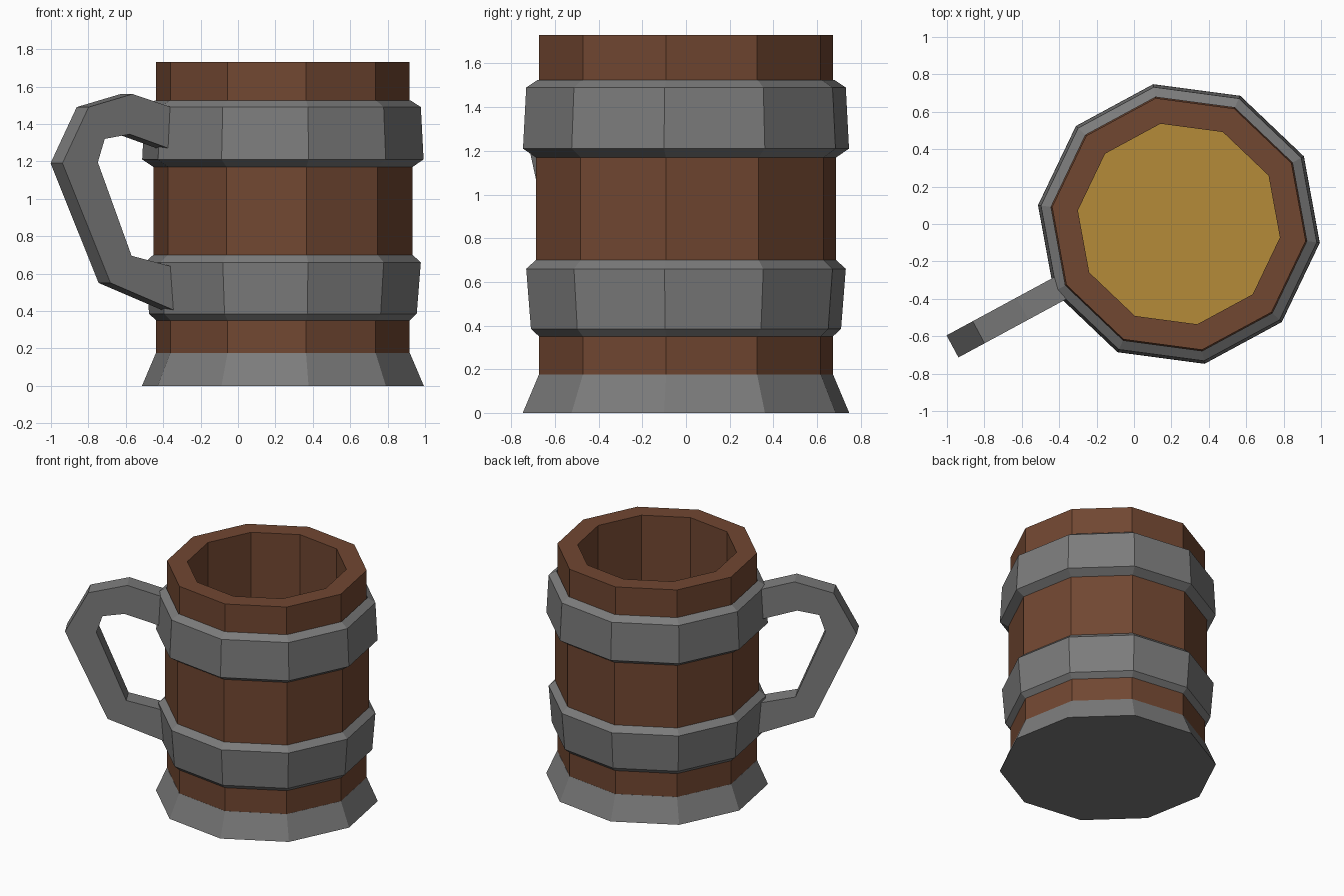
import bpy, bmesh
from math import cos, sin, radians

if "Cube" in bpy.data.objects:
    bpy.data.objects.remove(bpy.data.objects["Cube"])

SIDES, CX, START = 10, 0.24, radians(-7.6)


def material(name, rgb):
    m = bpy.data.materials.new(name)
    m.diffuse_color = (*rgb, 1)
    m.use_nodes = True
    m.node_tree.nodes["Principled BSDF"].inputs["Base Color"].default_value = m.diffuse_color
    return m


WOOD = material("wood", (0.165, 0.063, 0.031))
METAL = material("metal", (0.2, 0.2, 0.2))
ALE = material("ale", (0.46, 0.26, 0.04))


def finish(bm, name, mat):
    me = bpy.data.meshes.new(name)
    bm.to_mesh(me)
    bm.free()
    me.materials.append(mat)
    ob = bpy.data.objects.new(name, me)
    bpy.context.collection.objects.link(ob)
    return ob


def lathe(name, profile, mat, closed=False, cap_start=False, cap_end=False):
    """Revolve (radius, z) points, listed bottom to top on the outside, in ten flat sides."""
    bm = bmesh.new()
    rings = []
    for r, z in profile:
        angles = [START + radians(36 * i) for i in range(SIDES)]
        rings.append([bm.verts.new((CX + r * cos(a), r * sin(a), z)) for a in angles])
    pairs = list(zip(rings, rings[1:]))
    if closed:
        pairs.append((rings[-1], rings[0]))
    for lo, hi in pairs:
        for i in range(SIDES):
            j = (i + 1) % SIDES
            bm.faces.new((lo[i], lo[j], hi[j], hi[i]))
    if cap_start:
        bm.faces.new(rings[0][::-1])
    if cap_end:
        bm.faces.new(rings[-1])
    return finish(bm, name, mat)


# Wooden tankard with a slight belly and a thick rim
LEVEL = 0.9
lathe("tankard_body", [(0.684, 0.175), (0.684, 0.35), (0.699, 0.70), (0.699, 1.17),
                       (0.684, 1.525), (0.684, 1.73), (0.545, 1.73), (0.545, LEVEL)], WOOD)

# Drink surface
lathe("drink", [(0.545, LEVEL)], ALE, cap_end=True)

# Flared metal foot
lathe("foot", [(0.76, 0), (0.685, 0.175)], METAL, cap_start=True, cap_end=True)

# Bevelled hoops
lathe("lower_hoop", [(0.684, 0.35), (0.722, 0.385), (0.744, 0.66), (0.699, 0.70)],
      METAL, closed=True)
lathe("upper_hoop", [(0.699, 1.17), (0.759, 1.21), (0.744, 1.49), (0.69, 1.525)],
      METAL, closed=True)

# Handle: C-shaped strip along a corner of the body, (distance from axis, z)
outer = [(0.70, 1.485), (0.95, 1.56), (1.217, 1.49), (1.376, 1.19), (1.084, 0.55), (0.70, 0.405)]
inner = [(0.70, 1.26), (0.967, 1.345), (1.119, 1.32), (1.161, 1.195), (0.956, 0.695), (0.70, 0.635)]
a, half = START + radians(216), 0.067
bm = bmesh.new()
sections = []
for (so, zo), (si, zi) in zip(outer, inner):
    sections.append([bm.verts.new((CX + s * cos(a) - w * sin(a), s * sin(a) + w * cos(a), z))
                     for s, z, w in ((so, zo, -half), (so, zo, half), (si, zi, half), (si, zi, -half))])
for p, q in zip(sections, sections[1:]):
    for i in range(4):
        j = (i + 1) % 4
        bm.faces.new((p[i], p[j], q[j], q[i]))
bm.faces.new(sections[0])
bm.faces.new(sections[-1])
bmesh.ops.recalc_face_normals(bm, faces=bm.faces)
finish(bm, "handle", METAL)
